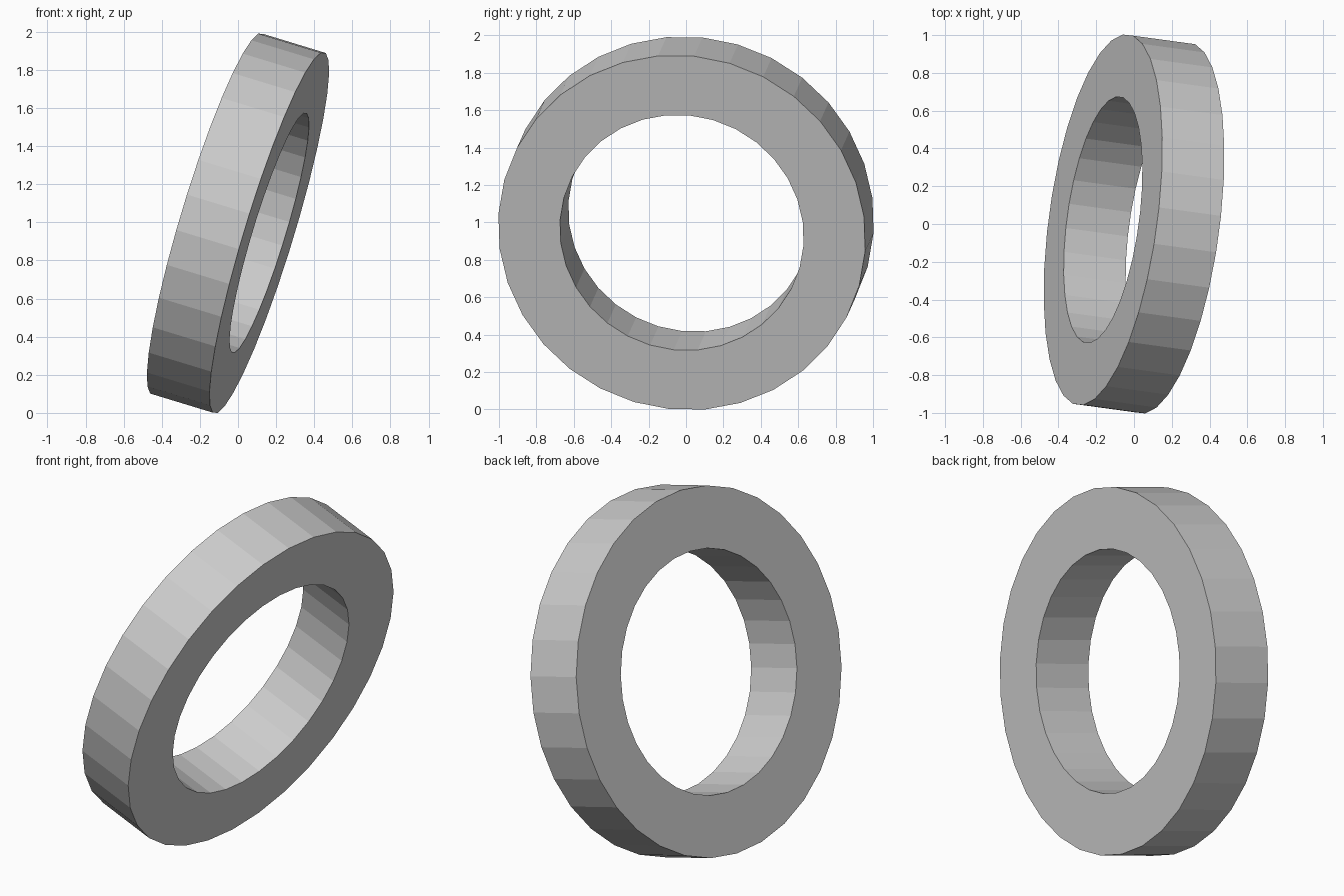
import bpy, bmesh, math
from mathutils import Vector, Matrix

if "Cube" in bpy.data.objects:
    bpy.data.objects.remove(bpy.data.objects["Cube"])

SIDES = 32
OUTER, INNER, THICK = 0.991, 0.658, 0.346

# Square-edged ring: a rectangular section spun round the local z axis
bm = bmesh.new()
section = [(INNER, -THICK / 2), (OUTER, -THICK / 2), (OUTER, THICK / 2), (INNER, THICK / 2)]
verts = [bm.verts.new((r, 0, z)) for r, z in section]
edges = [bm.edges.new((verts[i], verts[(i + 1) % 4])) for i in range(4)]
bmesh.ops.spin(bm, geom=verts + edges, cent=(0, 0, 0), axis=(0, 0, 1),
               angle=math.tau, steps=SIDES, use_merge=False)
bmesh.ops.remove_doubles(bm, verts=bm.verts, dist=1e-4)
bmesh.ops.recalc_face_normals(bm, faces=bm.faces)

# Half-step turn puts a flat side at the top, then tilt the ring to its leaning pose
bm.transform(Matrix.Rotation(math.pi / SIDES - 0.008, 4, 'Z'))
axis = Vector((0.948, -0.130, -0.289)).normalized()
across = Vector((0, 0, 1)).cross(axis).normalized()
up = axis.cross(across)
bm.transform(Matrix((across, up, axis)).transposed().to_4x4())

# Stand it on the floor
floor = min(v.co.z for v in bm.verts)
bmesh.ops.translate(bm, verts=bm.verts, vec=(0, 0, -floor))

mesh = bpy.data.meshes.new("leaning_ring")
bm.to_mesh(mesh)
bm.free()
ring = bpy.data.objects.new("leaning_ring", mesh)
bpy.context.collection.objects.link(ring)
